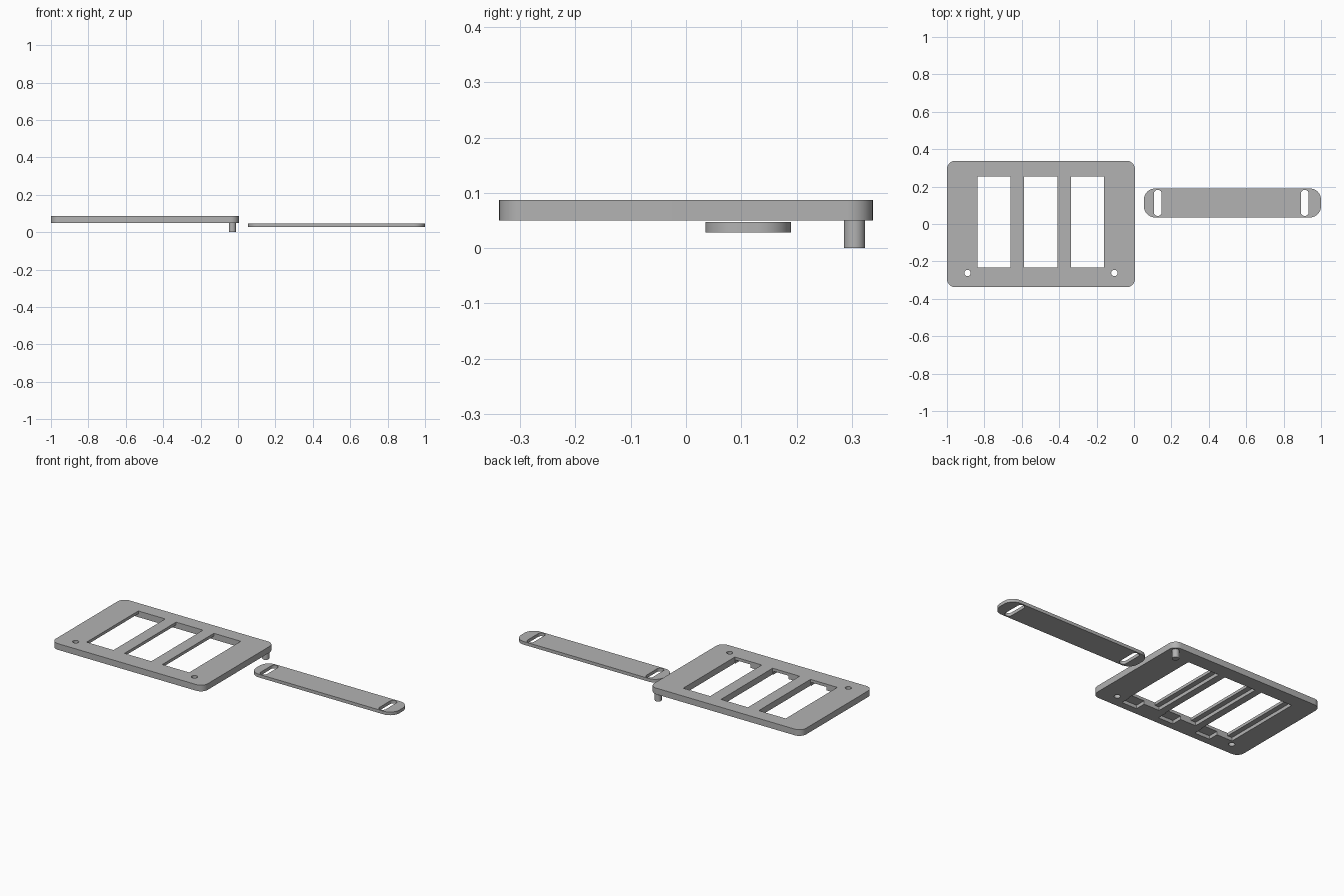
import bpy
import bmesh
from math import cos, sin, pi

cube = bpy.data.objects.get("Cube")
if cube:
    bpy.data.objects.remove(cube, do_unlink=True)

grey = bpy.data.materials.new("plain grey")
grey.use_nodes = True
color = (0.45, 0.45, 0.45, 1)
grey.diffuse_color = color
grey.node_tree.nodes["Principled BSDF"].inputs["Base Color"].default_value = color


def slab(name, x0, x1, y0, y1, z0, z1, radius=0, steps=10):
    """Upright prism over a rectangle with rounded corners."""
    points = []
    corners = [(x1, y1, -1, -1), (x0, y1, 1, -1), (x0, y0, 1, 1), (x1, y0, -1, 1)]
    for i, (cx, cy, sx, sy) in enumerate(corners):
        if radius == 0:
            points.append((cx, cy))
            continue
        for k in range(steps + 1):
            a = (i + k / steps) * pi / 2
            points.append((cx + radius * (sx + cos(a)), cy + radius * (sy + sin(a))))
    bm = bmesh.new()
    base = bm.faces.new([bm.verts.new((x, y, z0)) for x, y in points])
    top = bmesh.ops.extrude_face_region(bm, geom=[base])["geom"]
    verts = [v for v in top if isinstance(v, bmesh.types.BMVert)]
    bmesh.ops.translate(bm, verts=verts, vec=(0, 0, z1 - z0))
    bmesh.ops.remove_doubles(bm, verts=bm.verts, dist=1e-5)
    bmesh.ops.recalc_face_normals(bm, faces=bm.faces)
    mesh = bpy.data.meshes.new(name)
    bm.to_mesh(mesh)
    bm.free()
    mesh.materials.append(grey)
    obj = bpy.data.objects.new(name, mesh)
    bpy.context.collection.objects.link(obj)
    return obj


def activate(obj):
    bpy.ops.object.select_all(action='DESELECT')
    obj.select_set(True)
    bpy.context.view_layer.objects.active = obj


def cut(target, *box, radius=0):
    """Cut a prism out of the target and discard the cutter."""
    cutter = slab("cutter", *box, radius=radius)
    cutter.hide_render = True
    mod = target.modifiers.new("cut", 'BOOLEAN')
    mod.operation = 'DIFFERENCE'
    mod.solver = 'EXACT'
    mod.object = cutter
    activate(target)
    bpy.ops.object.modifier_apply(modifier=mod.name)
    bpy.data.objects.remove(cutter, do_unlink=True)


BOTTOM, TOP = 0.05, 0.087
LEDGE = 0.07

# Face plate with three windows, each recessed underneath
plate = slab("face_plate", -1, 0.005, -0.338, 0.338, BOTTOM, TOP, radius=0.045)
for right_edge in (-0.66, -0.41, -0.16):
    left_edge = right_edge - 0.178
    cut(plate, left_edge, right_edge, -0.233, 0.255, 0, 0.2)
    # Side groove and front latch pocket
    cut(plate, left_edge - 0.03, right_edge - 0.05, -0.233, 0.255, 0, LEDGE)
    cut(plate, right_edge - 0.105, right_edge - 0.005, -0.295, -0.2, 0, LEDGE)

# Screw holes
for x in (-0.89, -0.105):
    r = 0.017
    cut(plate, x - r, x + r, -0.262 - r, -0.262 + r, 0, 0.2, radius=r)

# Locating peg below the back corner
peg = slab("locating_peg", -0.049, -0.011, 0.286, 0.324, 0, BOTTOM, radius=0.019)

# Separate strap with a slot at each end
strap = slab("strap", 0.053, 1, 0.035, 0.19, 0.028, 0.047, radius=0.06)
for x in (0.127, 0.913):
    cut(strap, x - 0.021, x + 0.021, 0.043, 0.182, 0, 0.2, radius=0.02)

for obj in (plate, peg, strap):
    activate(obj)
    bpy.ops.object.shade_smooth_by_angle()
